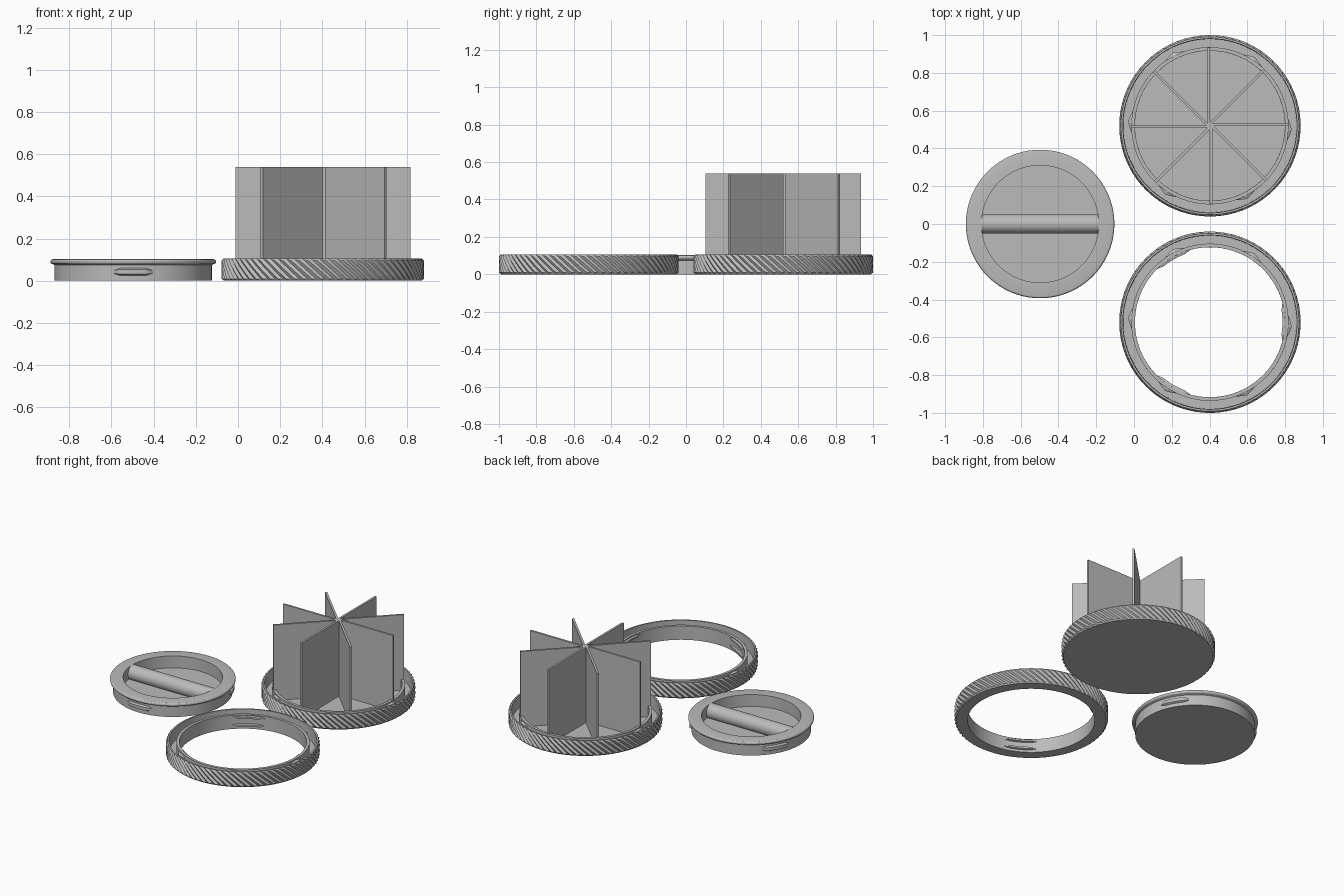
import bpy, bmesh, math
from mathutils import Matrix, Vector

if "Cube" in bpy.data.objects:
    bpy.data.objects.remove(bpy.data.objects["Cube"])

grey = bpy.data.materials.new("plain grey")
grey.diffuse_color = (0.5, 0.5, 0.5, 1)
grey.use_nodes = True
grey.node_tree.nodes["Principled BSDF"].inputs["Base Color"].default_value = grey.diffuse_color

TEETH, SEG = 72, 288          # knurl ridges, steps round a revolved part
TWIST, DEPTH = -2.4, 0.010    # helix lean per unit height, knurl depth


def finish(bm, name, loc=(0, 0, 0)):
    bmesh.ops.remove_doubles(bm, verts=bm.verts, dist=1e-5)
    bmesh.ops.recalc_face_normals(bm, faces=bm.faces)
    me = bpy.data.meshes.new(name)
    bm.to_mesh(me)
    bm.free()
    me.materials.append(grey)
    ob = bpy.data.objects.new(name, me)
    ob.location = loc
    bpy.context.collection.objects.link(ob)
    return ob


def lathe(name, profile, loc, closed=False, seg=SEG, twist=0.0):
    """Revolve (r, z, knurled) points; knurled points get ridges."""
    pts = []
    n = len(profile)
    for i in range(n if closed else n - 1):
        a, b = profile[i], profile[(i + 1) % n]
        steps = max(1, math.ceil(abs(b[1] - a[1]) / 0.025)) if twist else 1
        for s in range(steps):
            t = s / steps
            kn = a[2] if s == 0 else (a[2] and b[2])
            pts.append((a[0] + (b[0] - a[0]) * t, a[1] + (b[1] - a[1]) * t, kn))
    if not closed:
        pts.append(profile[-1])
    bm = bmesh.new()
    rows = []
    for r, z, kn in pts:
        row = []
        for k in range(seg):
            ang = 2 * math.pi * k / seg + twist * z
            rr = r - (DEPTH * (0, 0.5, 1, 0.5)[k % 4] if kn else 0)
            row.append(bm.verts.new((rr * math.cos(ang), rr * math.sin(ang), z)))
        rows.append(row)
    m = len(rows)
    for i in range(m if closed else m - 1):
        a, b = rows[i], rows[(i + 1) % m]
        for k in range(seg):
            j = (k + 1) % seg
            bm.faces.new((a[k], a[j], b[j], b[k]))
    return finish(bm, name, loc)


def lugs(name, loc, angles, half, z0, z1, r_wall, r_tip, taper):
    """Curved snap lugs that bulge from a round wall and fade at both ends."""
    bm = bmesh.new()
    steps = 12
    sink = 0.004 if r_wall < r_tip else -0.004
    for centre in angles:
        rows = []
        for i in range(steps + 1):
            u = 2 * i / steps - 1
            f = min(1, (1 - abs(u)) / taper)
            ang = math.radians(centre + half * u)
            h, mid = (z1 - z0) / 2, (z0 + z1) / 2
            tip = r_wall + (r_tip - r_wall) * f
            grow = 0.5 + 0.5 * f
            sec = ((r_wall - sink, mid - h * grow), (tip, mid - h * 0.55 * grow),
                   (tip, mid + h * 0.55 * grow), (r_wall - sink, mid + h * grow))
            rows.append([bm.verts.new((r * math.cos(ang), r * math.sin(ang), z))
                         for r, z in sec])
        for a, b in zip(rows, rows[1:]):
            for k in range(4):
                j = (k + 1) % 4
                bm.faces.new((a[k], a[j], b[j], b[k]))
        bm.faces.new(rows[0])
        bm.faces.new(rows[-1])
    return finish(bm, name, loc)


BASE, RING, LID = (0.402, 0.52, 0), (0.402, -0.52, 0), (-0.497, 0, 0)

# Shared cross-section: knurled outer wall, channel, thin inner wall
outer = [(0.468, 0, False), (0.48, 0.009, True), (0.48, 0.096, True),
         (0.471, 0.105, False), (0.461, 0.105, False), (0.459, 0.02, False),
         (0.416, 0.02, False), (0.416, 0.095, False), (0.397, 0.095, False)]

# Divider base with solid floor
lathe("divider_base", [(0, 0, False)] + outer + [(0.397, 0.02, False), (0, 0.02, False)],
      BASE, twist=TWIST)
# Open collar ring
lathe("collar_ring", outer + [(0.397, 0, False)], RING, closed=True, twist=TWIST)

# Outward bayonet lugs on both inner walls
six = [60 * i - 3 for i in range(6)]
for part, loc in (("base", BASE), ("ring", RING)):
    lugs(part + "_bayonet_lugs", loc, six, 8, 0.05, 0.09, 0.416, 0.434, 1.0)

# Paired inward snap lugs in the ring
for level, z in (("lower", 0.015), ("upper", 0.068)):
    lugs("ring_snap_lugs_" + level, RING, (0, 120, 240), 15, z, z + 0.022,
         0.397, 0.384, 0.35)

# Eight divider vanes, each set to one side of its radius
bm = bmesh.new()
for i in range(8):
    turn = Matrix.Rotation(i * math.pi / 4, 4, 'Z')
    size = Matrix.Diagonal((0.415, 0.014, 0.525, 1))
    place = Matrix.Translation(Vector((0.2075, 0.006, 0.2775)))
    bmesh.ops.create_cube(bm, size=1, matrix=turn @ place @ size)
me_vanes = bpy.data.meshes.new("divider_vanes")
bm.to_mesh(me_vanes)
bm.free()
me_vanes.materials.append(grey)
vanes = bpy.data.objects.new("divider_vanes", me_vanes)
vanes.location = BASE
bpy.context.collection.objects.link(vanes)

# Lid: cup with rounded flange and recess
flange = [(0.381 + 0.012 * math.cos(a), 0.09 + 0.012 * math.sin(a), False)
          for a in [math.radians(d) for d in range(-90, 91, 30)]]
lathe("lid", [(0, 0, False), (0.373, 0, False), (0.373, 0.074, False)] + flange +
      [(0.31, 0.102, False), (0.31, 0.02, False), (0, 0.02, False)], LID, seg=128)

# Lid snap lugs
lugs("lid_snap_lugs", LID, (-90, 30, 150), 14.5, 0.022, 0.062, 0.373, 0.386, 0.35)

# Round grip bar across the recess
bm = bmesh.new()
bmesh.ops.create_cone(bm, cap_ends=True, segments=48, radius1=0.051, radius2=0.051,
                      depth=0.624, matrix=Matrix.Translation((0, 0, 0.052)) @
                      Matrix.Rotation(math.pi / 2, 4, 'Y'))
finish(bm, "lid_grip_bar", LID)

# Smooth the curves, keep hard edges
for ob in bpy.context.collection.objects:
    ob.select_set(True)
    bpy.context.view_layer.objects.active = ob
bpy.ops.object.shade_smooth_by_angle(angle=math.radians(25))
